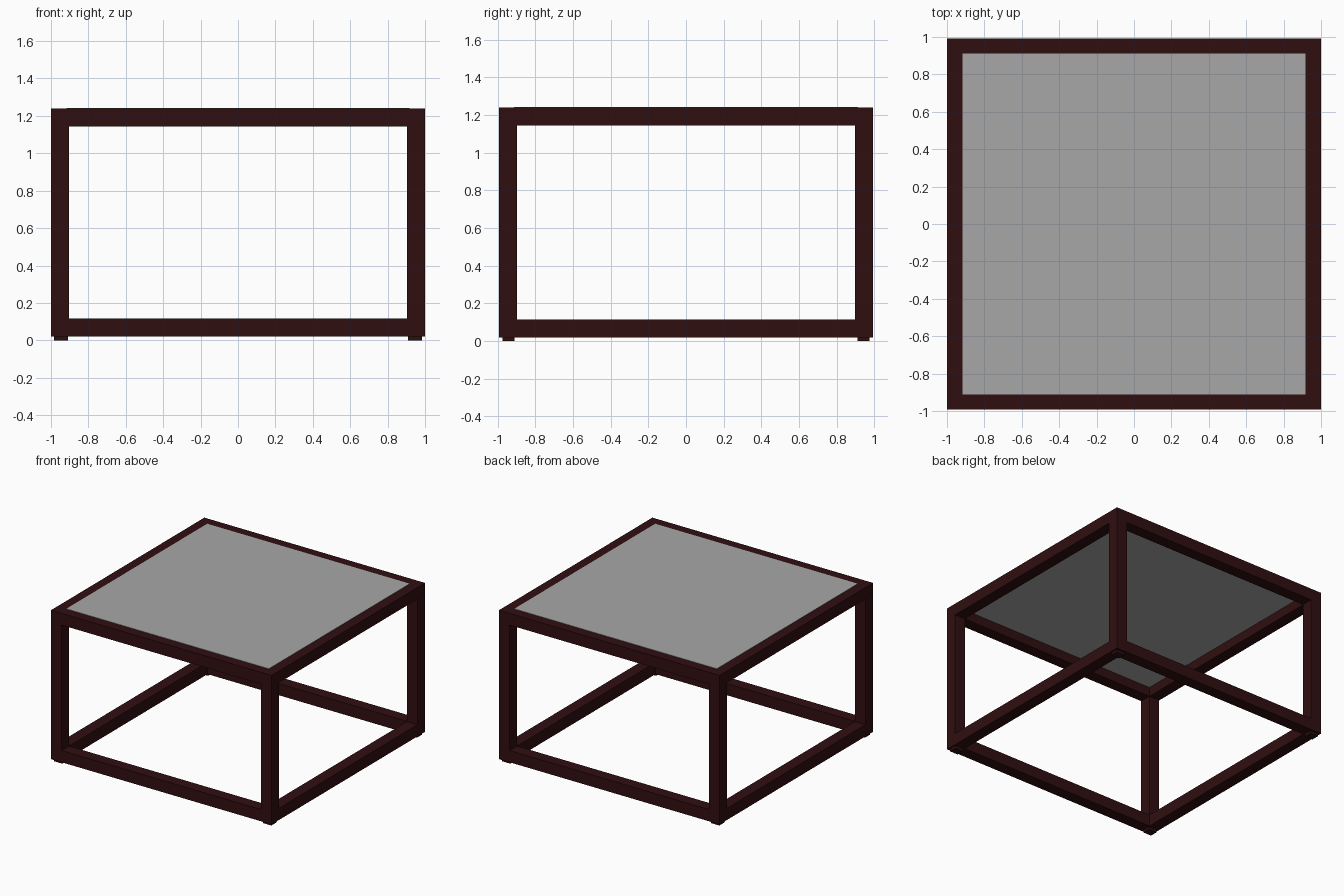
import bpy, bmesh

if "Cube" in bpy.data.objects:
    bpy.data.objects.remove(bpy.data.objects["Cube"])

def material(name, rgb):
    m = bpy.data.materials.new(name)
    m.diffuse_color = (*rgb, 1)
    m.use_nodes = True
    m.node_tree.nodes["Principled BSDF"].inputs["Base Color"].default_value = m.diffuse_color
    return m

WOOD = material("dark maroon wood", (0.030, 0.0045, 0.0055))
GLASS = material("grey panel", (0.39, 0.39, 0.39))

def box(name, x, y, z, mat):
    """Box from (min, max) pairs on each axis."""
    bm = bmesh.new()
    bmesh.ops.create_cube(bm, size=1)
    for v in bm.verts:
        v.co = [r[0] if c < 0 else r[1] for r, c in zip((x, y, z), v.co)]
    me = bpy.data.meshes.new(name)
    bm.to_mesh(me)
    bm.free()
    me.materials.append(mat)
    ob = bpy.data.objects.new(name, me)
    bpy.context.collection.objects.link(ob)
    return ob

def span(s, a, b):
    """Interval a..b, mirrored when s is -1."""
    return (a, b) if s > 0 else (-b, -a)

X, Y, Z = 1.0, 0.993, 1.24   # outer half sizes and height
T = 0.096                    # beam thickness
FOOT = 0.02                  # foot height

# Corner posts and their small feet
for sx, nx in ((-1, "left"), (1, "right")):
    for sy, ny in ((-1, "front"), (1, "back")):
        box(f"{ny}_{nx}_post", span(sx, X - T, X), span(sy, Y - T, Y), (FOOT, Z), WOOD)
        box(f"{ny}_{nx}_foot", span(sx, 0.91, 0.985), span(sy, 0.91, 0.975), (0, FOOT), WOOD)

# Upper and lower rails between the posts
for level, z in (("lower", (FOOT, FOOT + T)), ("upper", (Z - T, Z))):
    for s, nx, ny in ((-1, "left", "front"), (1, "right", "back")):
        box(f"{level}_{ny}_rail", (T - X, X - T), span(s, Y - T, Y), z, WOOD)
        box(f"{level}_{nx}_rail", span(s, X - T, X), (T - Y, Y - T), z, WOOD)

# Table top panel let into the upper frame, almost flush
box("top_panel", (-0.918, 0.918), (-0.912, 0.912), (Z - 0.02, Z + 0.003), GLASS)
